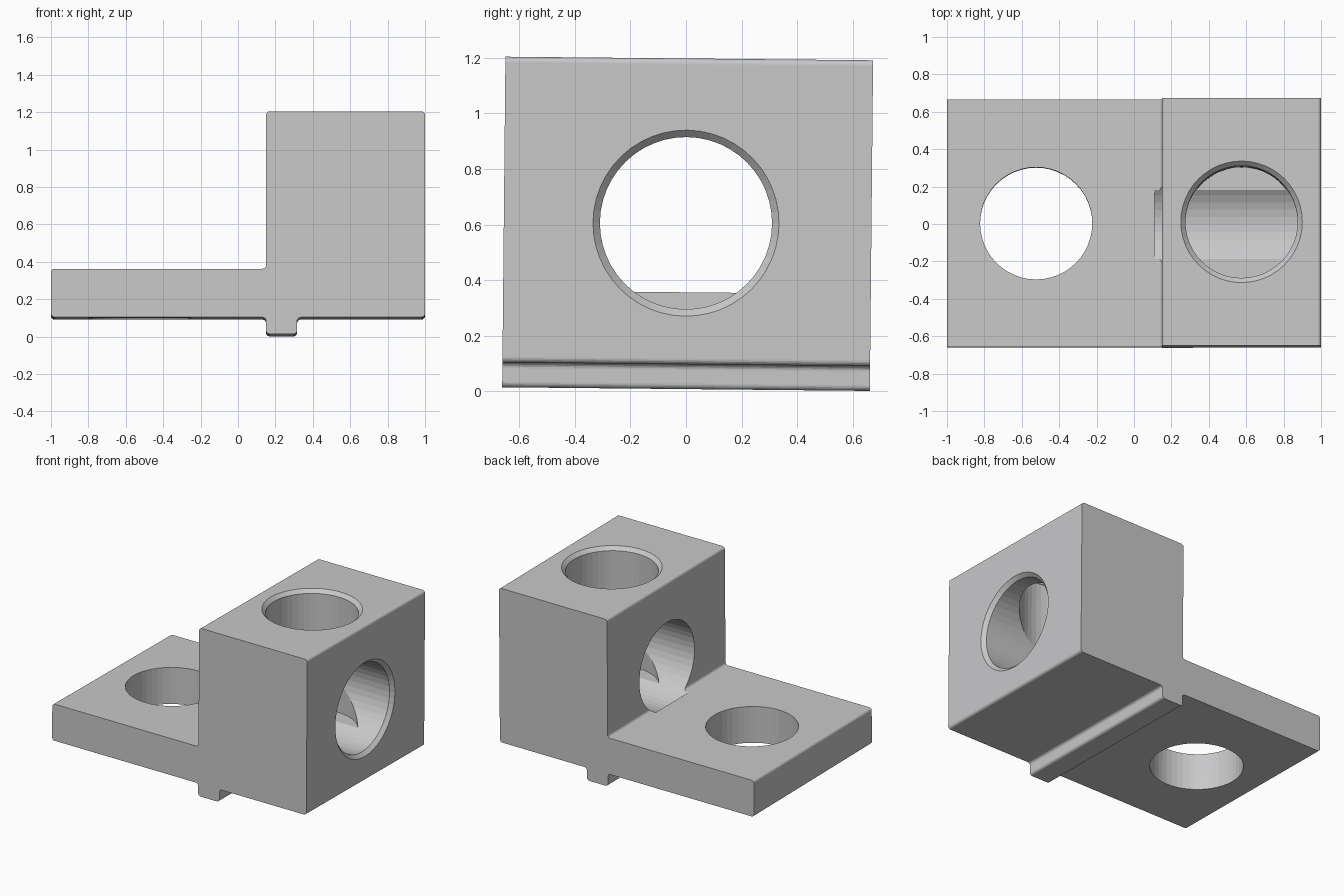
import bpy, bmesh, math
from mathutils import Matrix, Vector

if "Cube" in bpy.data.objects:
    bpy.data.objects.remove(bpy.data.objects["Cube"])

TILT = -0.0098          # whole part leans slightly about x
SIDES = 48
DEPTH = 0.662           # half width along y

metal = bpy.data.materials.new("plain grey metal")
metal.diffuse_color = (0.58, 0.58, 0.59, 1)
metal.use_nodes = True
metal.node_tree.nodes["Principled BSDF"].inputs["Base Color"].default_value = metal.diffuse_color


def make_object(name, bm):
    bmesh.ops.recalc_face_normals(bm, faces=bm.faces)
    mesh = bpy.data.meshes.new(name)
    bm.to_mesh(mesh)
    bm.free()
    obj = bpy.data.objects.new(name, mesh)
    bpy.context.collection.objects.link(obj)
    mesh.materials.append(metal)
    return obj


def rounded(points, r, steps=6):
    """Round every corner of a right-angled outline with radius r."""
    out = []
    for i, p in enumerate(points):
        p = Vector(p)
        a = (Vector(points[i - 1]) - p).normalized() * r
        b = (Vector(points[(i + 1) % len(points)]) - p).normalized() * r
        for k in range(steps + 1):
            t = k / steps * math.pi / 2
            out.append(p + a * (1 - math.sin(t)) + b * (1 - math.cos(t)))
    return out


def lathe_cutter(name, rings, matrix):
    """Round cutter from (distance along axis, radius) pairs."""
    bm = bmesh.new()
    loops = [[bm.verts.new((r * math.cos(2 * math.pi * i / SIDES),
                            r * math.sin(2 * math.pi * i / SIDES), d))
              for i in range(SIDES)] for d, r in rings]
    for lo, hi in zip(loops, loops[1:]):
        for i in range(SIDES):
            j = (i + 1) % SIDES
            bm.faces.new((lo[i], lo[j], hi[j], hi[i]))
    bm.faces.new(loops[0])
    bm.faces.new(loops[-1])
    bm.transform(matrix)
    obj = make_object(name, bm)
    obj.hide_render = True
    return obj


# Body: L-shaped side profile with a locating rib underneath
outline = rounded([(-1, 0.097), (-1, 0.356), (0.15, 0.356), (0.15, 1.198),
                   (1, 1.198), (1, 0.097), (0.316, 0.097), (0.316, 0.0075),
                   (0.15, 0.0075), (0.15, 0.097)], 0.02)
bm = bmesh.new()
face = bm.faces.new([bm.verts.new((p.x, -DEPTH, p.y)) for p in outline])
ext = bmesh.ops.extrude_face_region(bm, geom=[face])
bmesh.ops.translate(bm, vec=(0, 2 * DEPTH, 0),
                    verts=[v for v in ext["geom"] if isinstance(v, bmesh.types.BMVert)])
body = make_object("terminal_lug_body", bm)

# Holes: mounting hole, blind screw hole, wire bore (last two countersunk)
along_x = Matrix.Rotation(math.pi / 2, 4, 'Y')
cutters = [
    lathe_cutter("mounting_hole_cutter", [(-0.2, 0.3), (0.8, 0.3)],
                 Matrix.Translation((-0.523, 0, 0))),
    lathe_cutter("screw_hole_cutter",
                 [(0.356, 0.3), (1.173, 0.3), (1.198, 0.325), (1.3, 0.325)],
                 Matrix.Translation((0.575, 0, 0))),
    lathe_cutter("wire_bore_cutter",
                 [(0.11, 0.31), (0.975, 0.31), (1.0, 0.335), (1.1, 0.335)],
                 Matrix.Translation((0, -0.006, 0.605)) @ along_x),
]
for c in cutters:
    mod = body.modifiers.new(c.name, 'BOOLEAN')
    mod.operation = 'DIFFERENCE'
    mod.solver = 'EXACT'
    mod.object = c

# Bake the cuts, drop the cutters, then lean the part
bpy.context.view_layer.update()
deps = bpy.context.evaluated_depsgraph_get()
cut_mesh = bpy.data.meshes.new_from_object(body.evaluated_get(deps))
body.modifiers.clear()
body.data = cut_mesh
for c in cutters:
    bpy.data.objects.remove(c)
body.data.transform(Matrix.Rotation(TILT, 4, 'X'))
